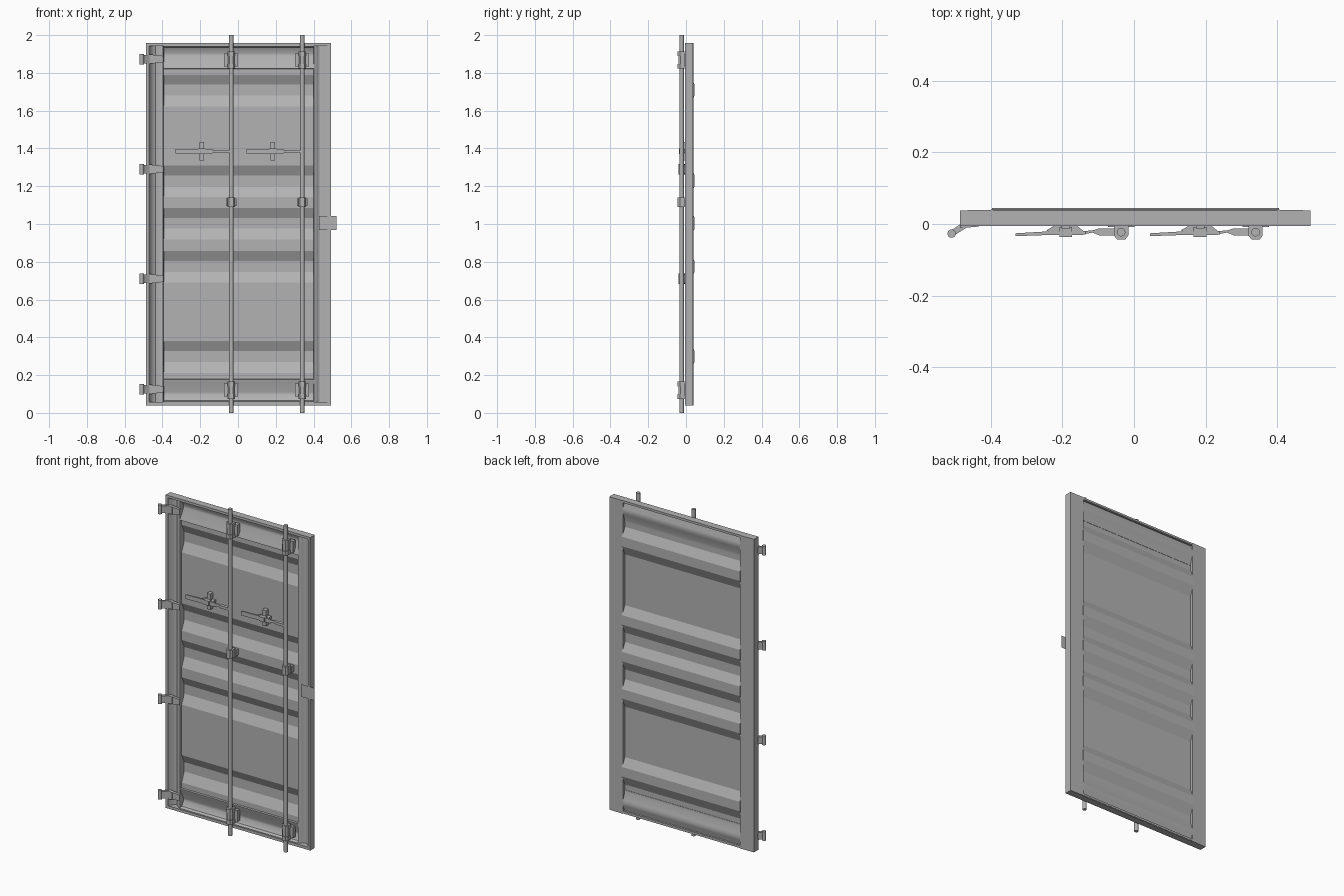
import bpy, bmesh, math

if "Cube" in bpy.data.objects:
    bpy.data.objects.remove(bpy.data.objects["Cube"])

steel = bpy.data.materials.new("grey_steel")
steel.diffuse_color = (.45, .45, .45, 1)
steel.use_nodes = True
steel.node_tree.nodes["Principled BSDF"].inputs["Base Color"].default_value = steel.diffuse_color


def prism(name, pts, axis, a, b, smooth=0):
    """Extrude a closed 2D outline along an axis: z uses (x,y), x uses (y,z), y uses (x,z)."""
    put = {'z': lambda p, t: (p[0], p[1], t),
           'x': lambda p, t: (t, p[0], p[1]),
           'y': lambda p, t: (p[0], t, p[1])}[axis]
    bm = bmesh.new()
    lo = [bm.verts.new(put(p, a)) for p in pts]
    bm.faces.new(lo)
    if a != b:
        hi = [bm.verts.new(put(p, b)) for p in pts]
        bm.faces.new(hi)
        for i in range(len(pts)):
            j = (i + 1) % len(pts)
            bm.faces.new((lo[i], lo[j], hi[j], hi[i]))
        bmesh.ops.recalc_face_normals(bm, faces=bm.faces)
    me = bpy.data.meshes.new(name)
    bm.to_mesh(me)
    bm.free()
    me.materials.append(steel)
    ob = bpy.data.objects.new(name, me)
    bpy.context.collection.objects.link(ob)
    if smooth:
        bpy.ops.object.select_all(action='DESELECT')
        bpy.context.view_layer.objects.active = ob
        ob.select_set(True)
        bpy.ops.object.shade_smooth_by_angle(angle=math.radians(smooth))
    return ob


def box(name, x0, x1, y0, y1, z0, z1):
    return prism(name, [(x0, y0), (x1, y0), (x1, y1), (x0, y1)], 'z', z0, z1)


def cyl(name, x, y, r, z0, z1, n=12):
    pts = [(x + r * math.cos(2 * math.pi * i / n), y + r * math.sin(2 * math.pi * i / n))
           for i in range(n)]
    return prism(name, pts, 'z', z0, z1, smooth=40)


L, R, B, T = -0.487, 0.493, 0.04, 1.957

# Stiles: folded channel at the front, flat at the back
prism("left_stile", [(L, 0), (-.47, 0), (-.462, .012), (-.45, .028), (-.438, .033), (-.405, .008),
                     (-.397, .008), (-.393, .018), (-.393, .04), (L, .038)], 'z', B, T, 50)
prism("right_stile", [(R, 0), (.477, 0), (.446, .03), (.434, .032), (.422, .024), (.408, .008),
                      (.402, .008), (.40, .018), (.40, .04), (R, .038)], 'z', B, T, 50)

# Top and bottom rails, mirrored folded section
rail = [(0, .957), (0, .94), (.018, .934), (.034, .905), (.034, .89), (.006, .834), (.004, .822),
        (.022, .82), (.022, .835), (.037, .875), (.04, .89), (.04, .91), (.026, .936),
        (.026, .943), (.038, .945), (.038, .957)]
for name, s in (("top_rail", 1), ("bottom_rail", -1)):
    prism(name, [(y, 1 + s * z) for y, z in rail], 'x', -.395, .402, 40)

# Front seal lip around the outside
box("seal_left", L, -.472, -.005, .002, B, T)
box("seal_right", .478, R, -.005, .002, B, T)
box("seal_top", -.472, .478, -.005, .036, 1.942, T)
box("seal_bottom", -.472, .478, -.005, .036, B, .057)

# Corrugated sheet with five pressed ribs, standing proud of the stiles at the back
front, back = .016, .041
line = [(front, 1.83)]
for zt in (1.79, 1.31, 1.085, .857, .38):
    line += [(front, zt), (back, zt - .052), (back, zt - .11), (front, zt - .168)]
line.append((front, .17))
prism("corrugated_panel", line + [(y + .004, z) for y, z in reversed(line)], 'x', -.397, .405)

# Hinges: pin barrel, cranked arm and tapered leaf
for i, z in enumerate((.125, .71, 1.29, 1.873)):
    cyl(f"hinge_barrel_{i}", -.51, -.027, .012, z - .028, z + .028, 10)
    prism(f"hinge_arm_{i}", [(-.513, -.036), (-.50, -.03), (-.468, -.01), (-.44, -.008),
                             (-.44, 0), (-.484, 0), (-.512, -.018)], 'z', z - .022, z + .022)
    leaf = prism(f"hinge_leaf_{i}", [(-.487, z - .027), (-.395, z - .017),
                                     (-.395, z + .017), (-.487, z + .027)], 'y', -.011, .012)
    for v in leaf.data.vertices:
        if v.co.x > -.45 and v.co.y < 0:
            v.co.y = -.003

# Locking bars with their brackets and handles
hump = [(-.02, 0), (-.02, -.032), (-.011, -.044), (.011, -.044), (.02, -.032), (.02, 0)]


def bracket(name, x, z, h, w):
    box(name + "_base", x - w, x + w, -.008, .018, z - h * .75, z + h * .75)
    parts = [("strap", 0, h, 1)]
    if h > .03:
        parts = [("upper_strap", h * .72, h * .28, 1), ("sleeve", 0, h * .45, .9),
                 ("lower_strap", -h * .72, h * .28, 1)]
    for part, dz, half, k in parts:
        prism(f"{name}_{part}", [(x + a * k, b * k) for a, b in hump], 'z',
              z + dz - half, z + dz + half)


z = 1.385
for side, x in (("left", -.036), ("right", .34)):
    cyl(f"{side}_lock_bar", x, -.023, .012, 0, 2, 12)
    bracket(f"{side}_top_bracket", x, 1.868, .046, .037)
    bracket(f"{side}_middle_bracket", x, 1.115, .026, .028)
    bracket(f"{side}_bottom_bracket", x, .12, .046, .037)

    # Handle: flat grip, thick middle and twisted neck joining the bar
    prism(f"{side}_handle_grip", [(x - .295, -.026), (x - .21, -.021), (x - .10, -.02),
                                  (x - .10, -.03), (x - .21, -.031),
                                  (x - .295, -.034)], 'z', z - .013, z + .013)
    prism(f"{side}_handle_neck", [(x - .11, -.03), (x - .08, -.024), (x - .06, -.032), (x, -.032),
                                  (x, -.012), (x - .06, -.012), (x - .08, -.018),
                                  (x - .11, -.02)], 'z', z - .008, z + .008)
    # Handle keeper: folded base, upright plate and catch
    k = x - .155
    prism(f"{side}_keeper_base", [(k - .055, -.018), (k - .03, -.004), (k - .03, .018),
                                  (k + .03, .018), (k + .03, -.004), (k + .055, -.024),
                                  (k + .04, -.028), (k - .04, -.024)], 'z', z - .009, z + .009)
    box(f"{side}_keeper_plate", k - .012, k + .012, -.012, .018, z - .048, z + .048)
    box(f"{side}_keeper_catch", k - .018, k + .018, -.036, -.008, z - .014, z + .014)

# Thin overlap plate on the closing edge
prism("overlap_plate", [(.43, .967), (.521, .967), (.521, 1.043), (.43, 1.043)], 'y', -.006, -.006)
